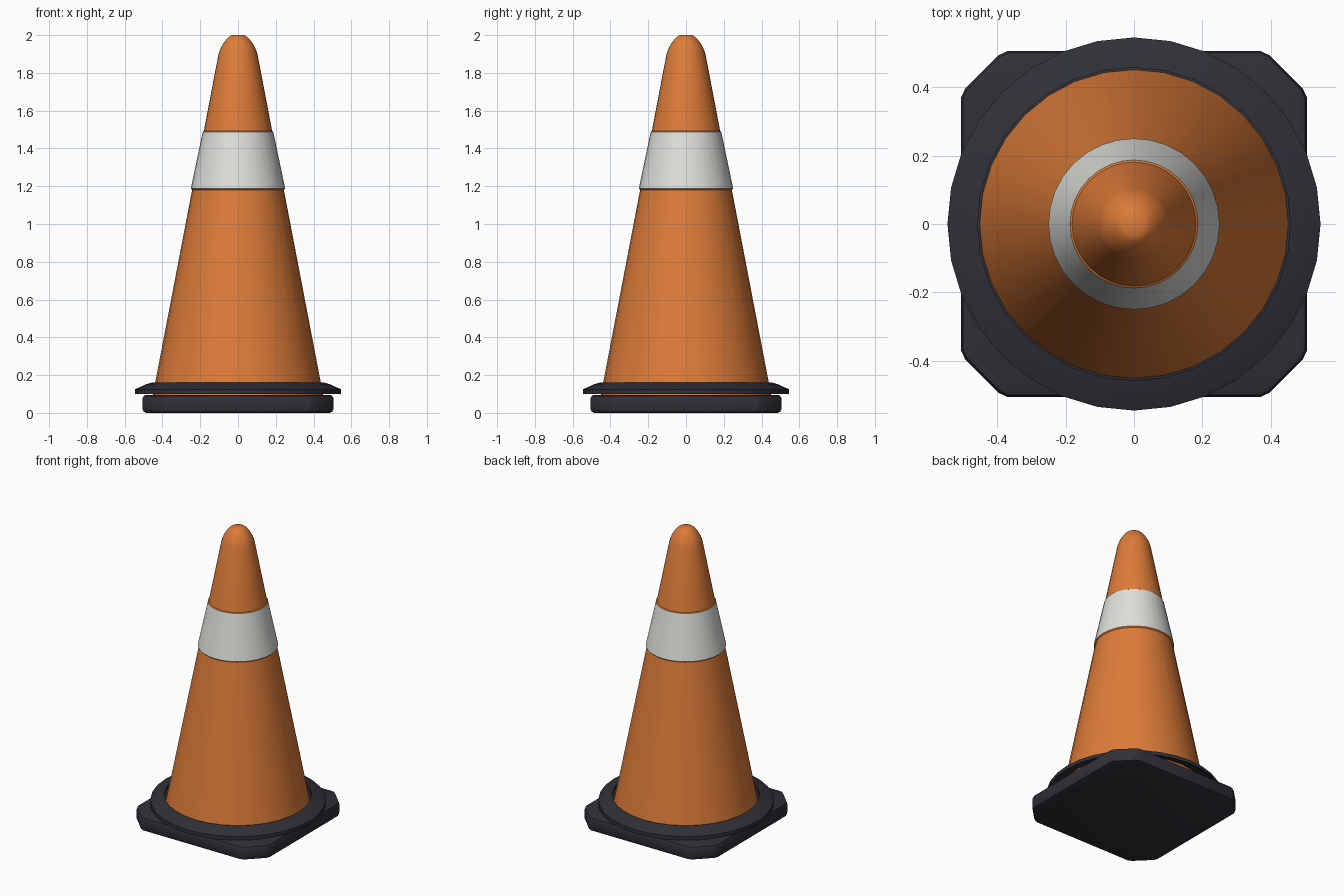
import bpy, bmesh, math

if "Cube" in bpy.data.objects:
    bpy.data.objects.remove(bpy.data.objects["Cube"])

def material(name, rgb):
    m = bpy.data.materials.new(name)
    m.diffuse_color = (*rgb, 1)
    m.use_nodes = True
    m.node_tree.nodes["Principled BSDF"].inputs["Base Color"].default_value = m.diffuse_color
    return m

ORANGE = material("orange", (0.72, 0.20, 0.04))
WHITE = material("white", (0.74, 0.74, 0.71))
BLACK = material("black_rubber", (0.029, 0.029, 0.039))
SIDES = 32

def finish(name, bm, mats, angle):
    bmesh.ops.recalc_face_normals(bm, faces=bm.faces[:])
    me = bpy.data.meshes.new(name)
    bm.to_mesh(me)
    bm.free()
    for m in mats:
        me.materials.append(m)
    ob = bpy.data.objects.new(name, me)
    bpy.context.collection.objects.link(ob)
    bpy.ops.object.select_all(action='DESELECT')
    ob.select_set(True)
    bpy.context.view_layer.objects.active = ob
    bpy.ops.object.shade_smooth_by_angle(angle=math.radians(angle))
    return ob

def lathe(name, profile, mats, angle, closed=False, cap=False, white_segment=None):
    """Revolve (radius, z) points about the z axis."""
    bm = bmesh.new()
    rings = [[bm.verts.new((r * math.cos(2 * math.pi * i / SIDES),
                            r * math.sin(2 * math.pi * i / SIDES), z))
              for i in range(SIDES)] for r, z in profile]
    n = len(rings)
    for k in range(n if closed else n - 1):
        a, b = rings[k], rings[(k + 1) % n]
        for i in range(SIDES):
            j = (i + 1) % SIDES
            f = bm.faces.new((a[i], a[j], b[j], b[i]))
            f.material_index = 1 if k == white_segment else 0
    if cap:
        bm.faces.new(rings[-1])
        bm.faces.new(rings[0][::-1])
    return finish(name, bm, mats, angle)

# Cone body with a raised white reflective band and a rounded tip
lathe("cone_body",
      [(0.451, 0.095), (0.243, 1.18), (0.25, 1.187), (0.187, 1.488),
       (0.181, 1.492), (0.103, 1.90), (0.092, 1.93), (0.072, 1.965),
       (0.05, 1.99), (0.033, 2.0)],
      [ORANGE, WHITE], 35, cap=True, white_segment=2)

# Hollow sloping collar around the foot of the cone
lathe("collar",
      [(0.457, 0.136), (0.485, 0.131), (0.545, 0.10),
       (0.545, 0.125), (0.485, 0.152), (0.457, 0.16)],
      [BLACK], 25, closed=True)

# Square base plate with cut corners and softened rims
bm = bmesh.new()
corner = [(0.505, 0.37), (0.493, 0.396), (0.396, 0.493), (0.37, 0.505)]
outline = []
for q in range(4):
    c, s = [(1, 0), (0, 1), (-1, 0), (0, -1)][q]
    outline += [(x * c - y * s, x * s + y * c) for x, y in corner]
bottom = bm.faces.new([bm.verts.new((x, y, 0)) for x, y in outline])
ext = bmesh.ops.extrude_face_region(bm, geom=[bottom], use_keep_orig=True)
for v in ext["geom"]:
    if isinstance(v, bmesh.types.BMVert):
        v.co.z = 0.096
rims = [e for e in bm.edges if abs(e.verts[0].co.z - e.verts[1].co.z) < 1e-5]
bmesh.ops.bevel(bm, geom=rims, offset=0.02, segments=2, profile=0.5, affect='EDGES')
finish("base_plate", bm, [BLACK], 30)
